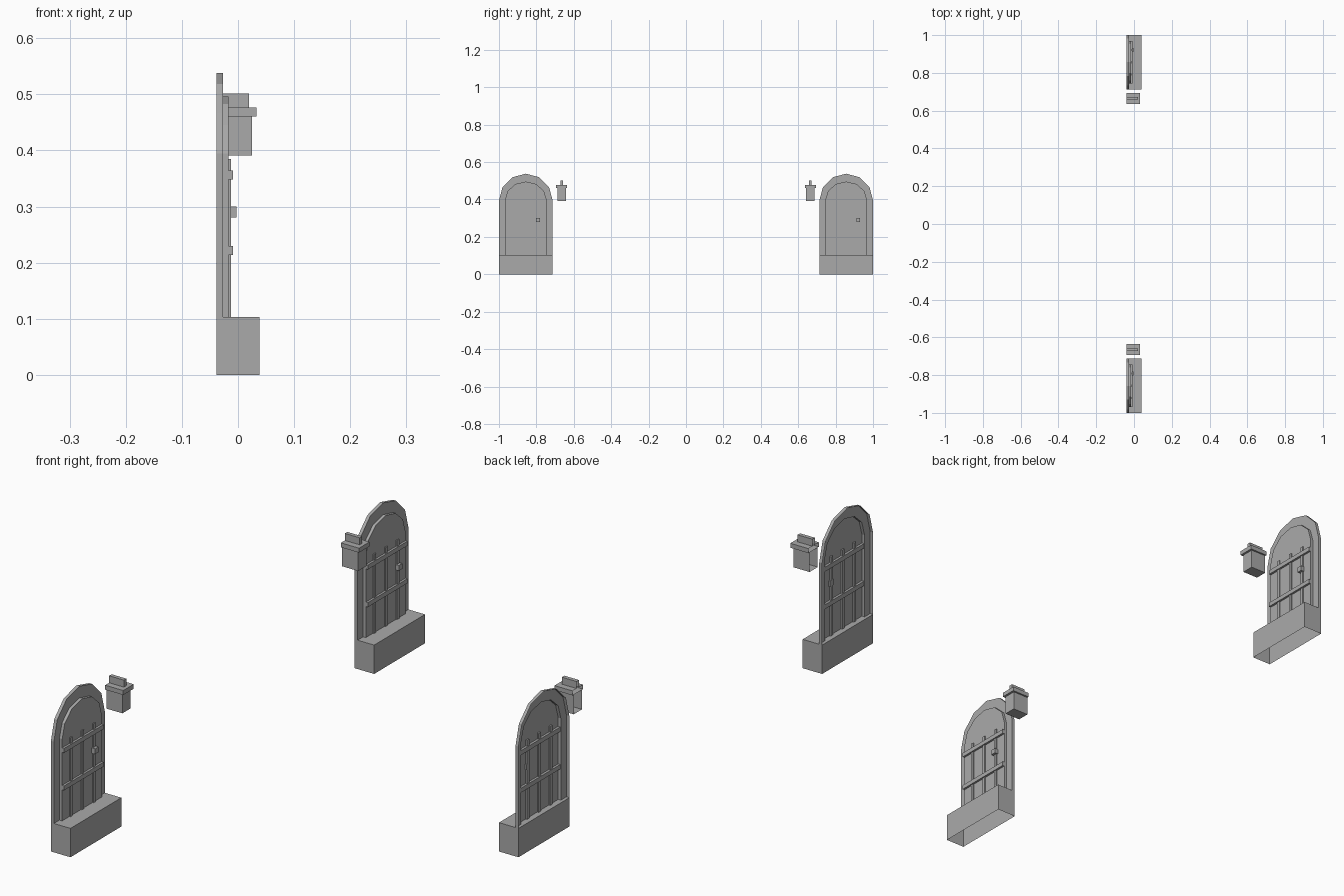
import bpy, bmesh, math

if "Cube" in bpy.data.objects:
    bpy.data.objects.remove(bpy.data.objects["Cube"])

BACK = -0.0385      # wall plane
STEP_TOP = 0.103
SPRING = 0.395      # height where the arches begin

gray = bpy.data.materials.new("stone_gray")
gray.diffuse_color = (0.4, 0.4, 0.4, 1)
gray.use_nodes = True
gray.node_tree.nodes["Principled BSDF"].inputs["Base Color"].default_value = gray.diffuse_color


def finish(bm, name):
    me = bpy.data.meshes.new(name)
    bm.to_mesh(me)
    bm.free()
    me.materials.append(gray)
    ob = bpy.data.objects.new(name, me)
    bpy.context.collection.objects.link(ob)
    return ob


def box(name, x, y, z, open_dir=None):
    """Box from (min, max) ranges; the face looking along open_dir is left out."""
    bm = bmesh.new()
    bmesh.ops.create_cube(bm, size=1)
    for v in bm.verts:
        v.co = [r[0] + (c + 0.5) * (r[1] - r[0]) for c, r in zip(v.co, (x, y, z))]
    bm.normal_update()
    if open_dir:
        gone = [f for f in bm.faces
                if sum(a * b for a, b in zip(f.normal, open_dir)) > 0.9]
        bmesh.ops.delete(bm, geom=gone, context='FACES')
    return finish(bm, name)


def arch(x, cy, half, rise):
    """Arch outline in the plane x: two legs and a six-sided round top."""
    pts = [(x, cy + half, STEP_TOP)]
    for i in range(7):
        a = math.pi * i / 6
        pts.append((x, cy + half * math.cos(a), SPRING + rise * math.sin(a)))
    pts.append((x, cy - half, STEP_TOP))
    return pts


def shell(name, outlines, cap=False):
    """Skin consecutive outlines with quads, optionally closing the last one."""
    bm = bmesh.new()
    rows = [[bm.verts.new(p) for p in o] for o in outlines]
    for a, b in zip(rows, rows[1:]):
        for i in range(len(a) - 1):
            bm.faces.new((a[i], a[i + 1], b[i + 1], b[i]))
    if cap:
        bm.faces.new(rows[-1])
    return finish(bm, name)


def span(c, h):
    return (c - h, c + h)


for side, s in (("near", -1), ("far", 1)):
    cy = s * 0.8565
    # step, open underneath
    box(f"{side}_step", (BACK, 0.0385), span(cy, 0.1435), (0, STEP_TOP), (0, 0, -1))
    # arched surround and door leaf, both open at the back
    shell(f"{side}_door_frame", [arch(BACK, cy, 0.1435, 0.143),
                                 arch(-0.027, cy, 0.1435, 0.143),
                                 arch(-0.027, cy, 0.112, 0.101)])
    shell(f"{side}_door", [arch(-0.027, cy, 0.112, 0.101),
                           arch(-0.0165, cy, 0.112, 0.101)], cap=True)
    # vertical battens
    for i in (-1, 0, 1):
        box(f"{side}_batten", (-0.022, -0.0125), span(cy + i * 0.065, 0.006),
            (STEP_TOP, 0.385))
    # iron bands
    for z in (0.222, 0.356):
        box(f"{side}_band", (-0.025, -0.0085), span(cy, 0.112), span(z, 0.008))
    # handle
    box(f"{side}_door_handle", (-0.022, -0.003), span(cy + 0.065, 0.01), (0.281, 0.3))
    # wall lantern, open towards the wall
    ly = s * 0.665
    wall = (-1, 0, 0)
    box(f"{side}_lantern_body", (BACK, 0.025), span(ly, 0.023), (0.391, 0.461), wall)
    box(f"{side}_lantern_cap", (BACK, 0.033), span(ly, 0.0295), (0.461, 0.477), wall)
    box(f"{side}_lantern_bracket", (BACK, 0.02), span(ly, 0.007), (0.477, 0.502), wall)
